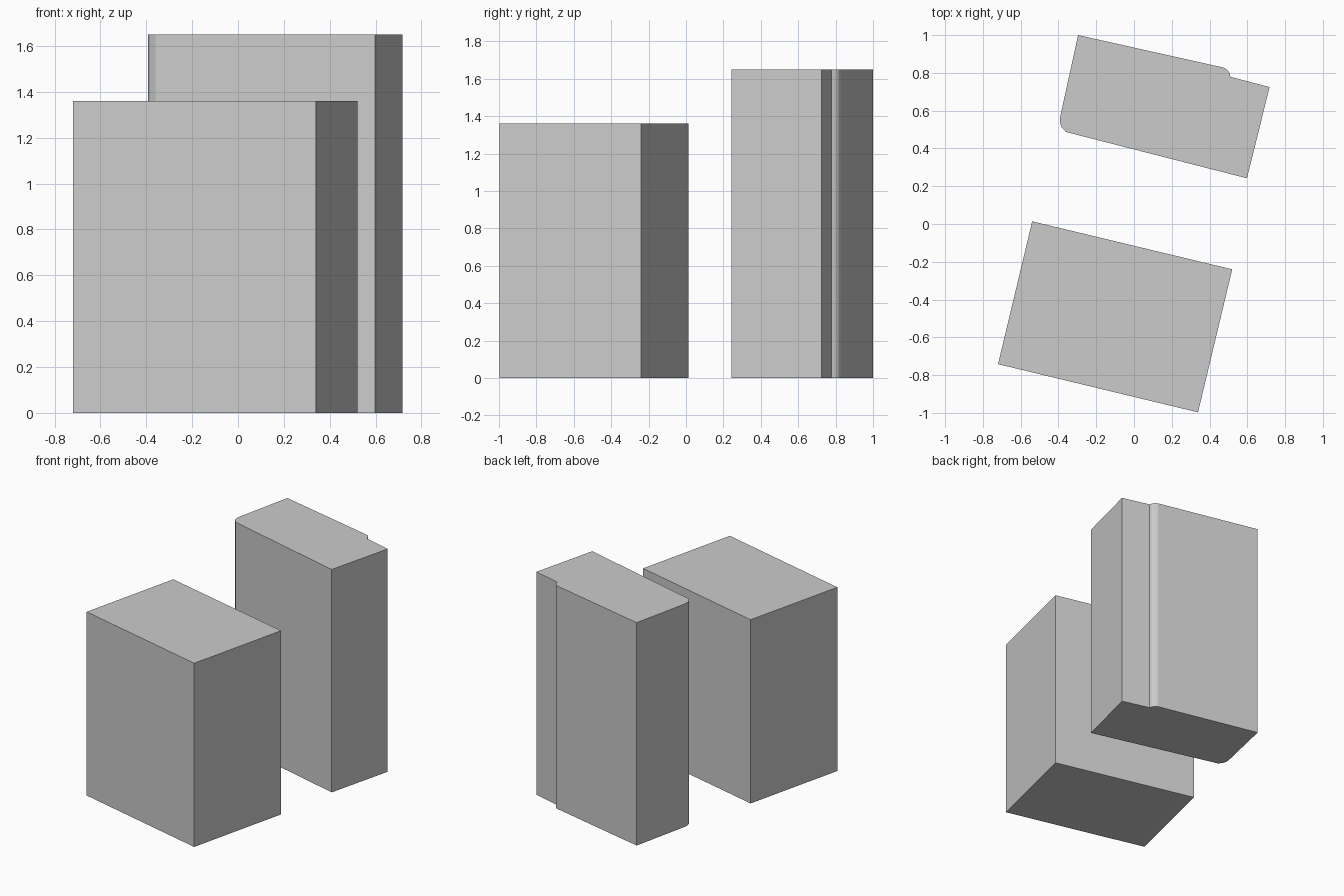
import bpy, bmesh

if "Cube" in bpy.data.objects:
    bpy.data.objects.remove(bpy.data.objects["Cube"])


def extrude_plan(name, outline, height):
    """Extrude a floor-plan outline (counter-clockwise) up from the ground."""
    bm = bmesh.new()
    base = bm.faces.new([bm.verts.new((x, y, 0)) for x, y in outline])
    top = bmesh.ops.extrude_face_region(bm, geom=[base], use_keep_orig=True)
    verts = [v for v in top["geom"] if isinstance(v, bmesh.types.BMVert)]
    bmesh.ops.translate(bm, verts=verts, vec=(0, 0, height))
    bmesh.ops.recalc_face_normals(bm, faces=bm.faces)
    mesh = bpy.data.meshes.new(name)
    bm.to_mesh(mesh)
    bm.free()
    obj = bpy.data.objects.new(name, mesh)
    bpy.context.collection.objects.link(obj)
    return obj


# Front: wide, plain block
extrude_plan("front_block", [
    (-0.72, -0.742), (0.339, -0.997), (0.52, -0.24), (-0.539, 0.014)], 1.36)

# Back: taller block with a rounded front-left corner and a stepped back wall
rounded_corner = [(-0.391, 0.567), (-0.392, 0.54), (-0.384, 0.512), (-0.36, 0.487)]
back_step = [(0.511, 0.779), (0.505, 0.80), (0.494, 0.816), (0.475, 0.828)]
extrude_plan("back_block",
             rounded_corner + [(0.598, 0.242), (0.718, 0.725)]
             + back_step + [(-0.296, 1.0)], 1.65)
